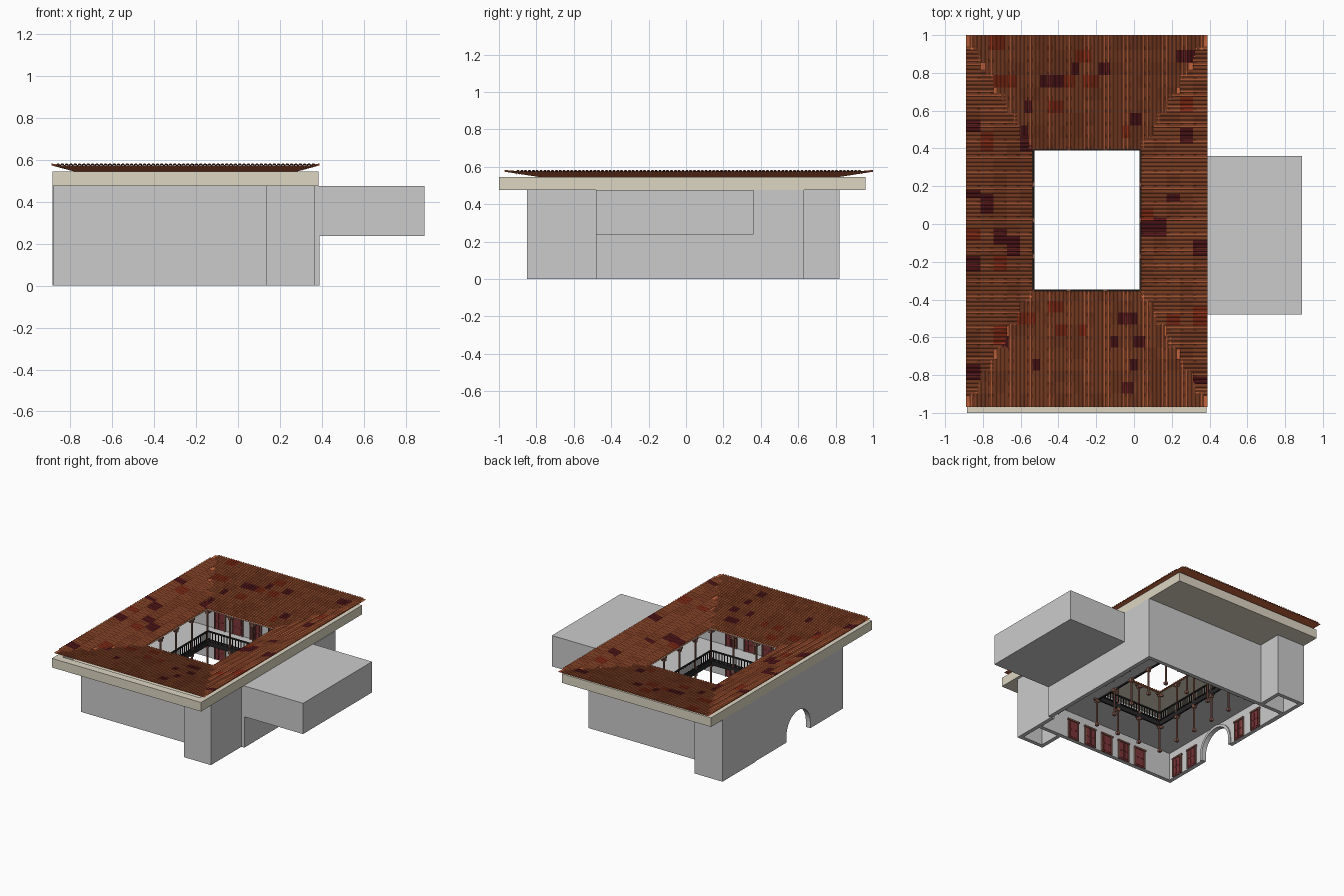
import bpy, bmesh, math, random
from mathutils import Vector

if "Cube" in bpy.data.objects:
    bpy.data.objects.remove(bpy.data.objects["Cube"])

random.seed(4)


def material(name, col):
    m = bpy.data.materials.new(name)
    m.diffuse_color = (*col, 1)
    m.use_nodes = True
    m.node_tree.nodes["Principled BSDF"].inputs["Base Color"].default_value = m.diffuse_color
    return m


CREAM = material("cream", (0.72, 0.67, 0.54))
WINE = material("wine", (0.20, 0.035, 0.04))
WOOD = material("wood", (0.26, 0.11, 0.08))
BLACK = material("black_iron", (0.02, 0.018, 0.018))
TILES = [material("tile_orange", (0.62, 0.15, 0.055)), material("tile_rust", (0.52, 0.12, 0.045)),
         material("tile_red", (0.55, 0.06, 0.02)), material("tile_dark", (0.20, 0.02, 0.025))]


def finish(name, bm, mats=(), recalc=True):
    if recalc:
        bmesh.ops.recalc_face_normals(bm, faces=bm.faces)
    me = bpy.data.meshes.new(name)
    bm.to_mesh(me)
    bm.free()
    for m in mats:
        me.materials.append(m)
    ob = bpy.data.objects.new(name, me)
    bpy.context.collection.objects.link(ob)
    return ob


def add_box(bm, x0, x1, y0, y1, z0, z1):
    vs = bmesh.ops.create_cube(bm, size=1)["verts"]
    for v in vs:
        v.co = Vector((x1 if v.co.x > 0 else x0, y1 if v.co.y > 0 else y0, z1 if v.co.z > 0 else z0))


def boxes(name, items, mats=()):
    bm = bmesh.new()
    for b in items:
        add_box(bm, *b)
    return finish(name, bm, mats)


def ring(x0, x1, y0, y1, hx0, hx1, hy0, hy1, z0, z1):
    """Four boxes around a rectangular opening."""
    return [(x0, x1, y0, hy0, z0, z1), (x0, x1, hy1, y1, z0, z1),
            (x0, hx0, hy0, hy1, z0, z1), (hx1, x1, hy0, hy1, z0, z1)]


def prism_x(name, pts, x0, x1, mats=()):
    """Extrude a y-z outline along x."""
    bm = bmesh.new()
    f = bm.faces.new([bm.verts.new((x0, y, z)) for y, z in pts])
    g = bmesh.ops.extrude_face_region(bm, geom=[f])["geom"]
    bmesh.ops.translate(bm, vec=(x1 - x0, 0, 0), verts=[v for v in g if isinstance(v, bmesh.types.BMVert)])
    return finish(name, bm, mats)


H = 0.475                                    # wall height
HOLE = (-0.54, 0.04, -0.36, 0.40)            # courtyard opening
hx0, hx1, hy0, hy1 = HOLE

# outer walls
boxes("front_wall", [(-0.88, 0.365, -0.65, -0.62, 0, H)])
boxes("back_wall", [(-0.88, 0.39, 0.60, 0.63, 0, H)])
boxes("right_wall", [(0.36, 0.39, -0.48, 0.63, 0, H)])


def arch(r, cy=-0.11, spring=0.05, n=16):
    return [(cy + r * math.cos(math.pi * i / n), spring + r * math.sin(math.pi * i / n)) for i in range(n + 1)]


A = arch(0.145)
prism_x("left_wall_with_arch", [(0.62, H), (0.62, 0), (A[0][0], 0)] + A + [(A[-1][0], 0), (-0.64, 0), (-0.64, H)],
        -0.88, -0.85)
B = arch(0.165)
prism_x("arch_trim", [(B[0][0], 0)] + B + [(B[-1][0], 0), (A[-1][0], 0)] + A[::-1] + [(A[0][0], 0)], -0.85, -0.842)

# projecting corner blocks and the side annex
boxes("front_corner_block", [(0.135, 0.365, -0.85, -0.82, 0, H), (0.335, 0.365, -0.82, -0.48, 0, H),
                             (0.135, 0.165, -0.82, -0.65, 0, H)])
boxes("back_corner_block", [(-0.885, -0.645, 0.79, 0.82, 0, H), (-0.885, -0.855, 0.42, 0.79, 0, H),
                            (-0.675, -0.645, 0.63, 0.79, 0, H)])
boxes("annex", [(0.385, 0.89, -0.48, 0.36, 0.238, H)])

# upper gallery with dark edge beam
G0, G1 = 0.215, 0.238
boxes("gallery_floor", ring(-0.85, 0.36, -0.62, 0.60, *HOLE, G0, G1))
e = 0.012
boxes("gallery_edge_beam", ring(*HOLE, hx0 + e, hx1 - e, hy0 + e, hy1 - e, G0 - 0.008, G1 + 0.004), [BLACK])

# railing: rails and balusters round the courtyard
rail = []
for z0, z1 in ((G1 + 0.012, G1 + 0.018), (G1 + 0.072, G1 + 0.082)):
    rail += ring(*HOLE, hx0 + 0.01, hx1 - 0.01, hy0 + 0.01, hy1 - 0.01, z0, z1)
b = 0.0025
for k in range(25):
    x = hx0 + (hx1 - hx0) * k / 24
    rail += [(x - b, x + b, y - b, y + b, G1, G1 + 0.075) for y in (hy0 + 0.005, hy1 - 0.005)]
for k in range(1, 32):
    y = hy0 + (hy1 - hy0) * k / 32
    rail += [(x - b, x + b, y - b, y + b, G1, G1 + 0.075) for x in (hx0 + 0.005, hx1 - 0.005)]
boxes("gallery_railing", rail, [BLACK])

# posts with base, capital and ring
spots = [(hx0 + (hx1 - hx0) * k / 3, y) for k in range(4) for y in (hy0, hy1)]
spots += [(x, hy0 + (hy1 - hy0) * k / 4) for k in range(1, 4) for x in (hx0, hx1)]
bm = bmesh.new()
for x, y in spots:
    g = bmesh.ops.create_cone(bm, cap_ends=True, segments=8, radius1=0.007, radius2=0.007, depth=H)
    bmesh.ops.translate(bm, verts=g["verts"], vec=(x, y, H / 2))
    for z0, z1, r in ((0, 0.02, 0.011), (G0 - 0.025, G0, 0.012), (H - 0.025, H, 0.012), (G1, G1 + 0.02, 0.01)):
        add_box(bm, x - r, x + r, y - r, y + r, z0, z1)
    for z in (G0, H):
        if y in (hy0, hy1):
            add_box(bm, x - 0.03, x + 0.03, y - 0.006, y + 0.006, z - 0.012, z)
        else:
            add_box(bm, x - 0.006, x + 0.006, y - 0.03, y + 0.03, z - 0.012, z)
finish("courtyard_posts", bm, [WOOD])

# doors on both storeys: frame, two leaves, raised panels
frames, leaves = [], []


def door(axis, u, plane, sgn, z):
    def put(lst, u0, u1, z0, z1, d):
        p = sorted((plane, plane + sgn * d))
        lst.append((u + u0, u + u1, *p, z + z0, z + z1) if axis == "x" else (*p, u + u0, u + u1, z + z0, z + z1))
    put(frames, -0.048, -0.04, 0, 0.148, 0.012)
    put(frames, 0.04, 0.048, 0, 0.148, 0.012)
    put(frames, -0.052, 0.052, 0.14, 0.152, 0.014)
    for s in (-0.02, 0.02):
        put(leaves, s - 0.019, s + 0.019, 0, 0.14, 0.006)
        for z0, z1 in ((0.012, 0.06), (0.072, 0.128)):
            put(leaves, s - 0.012, s + 0.012, z0, z1, 0.009)


for z in (0.002, G1):
    for x in (-0.57, -0.42, -0.265, -0.11, 0.045):
        door("x", x, -0.62, 1, z)
        door("x", x, 0.60, -1, z)
    for y in (-0.53, -0.37, 0.15, 0.33):
        door("y", y, -0.85, 1, z)
        door("y", y, 0.36, -1, z)
door("y", -0.11, -0.85, 1, G1)
boxes("door_frames", frames, [WOOD])
boxes("door_leaves", leaves, [WINE])

# cream cornice and flat ceiling
boxes("cornice", ring(-0.885, 0.385, -1, 0.96, -0.835, 0.335, -0.94, 0.90, H, 0.545), [CREAM])
boxes("ceiling", ring(-0.88, 0.38, -0.99, 0.95, *HOLE, H, H + 0.003), [CREAM])

# roof: four slopes falling inward, covered with half-round tiles
Z_OUT, Z_IN, PITCH, RISE = 0.574, 0.481, 0.0205, 0.010
oc = [Vector(p) for p in ((-0.89, -0.97), (0.39, -0.97), (0.39, 1.0), (-0.89, 1.0))]
ic = [Vector(p) for p in ((hx0, hy0), (hx1, hy0), (hx1, hy1), (hx0, hy1))]


def slope(name, k, rows):
    p0, p1, q0, q1 = oc[k], oc[(k + 1) % 4], ic[k], ic[(k + 1) % 4]
    along = (p1 - p0).normalized()
    down = Vector((-along.y, along.x))
    length, depth = (p1 - p0).length, (q0 - p0).dot(down)
    a, c = (q0 - p0).dot(along), (p1 - q1).dot(along)

    def pt(u, t, dz):
        v = p0 + along * u + down * depth * t
        return (v.x, v.y, Z_OUT + (Z_IN - Z_OUT) * t + dz)
    bm = bmesh.new()
    base = bm.faces.new([bm.verts.new(pt(u, t, 0)) for u, t in ((0, 0), (length, 0), (length - c, 1), (a, 1))])
    base.material_index = 1
    n = round(length / PITCH)
    w = length / n
    dark = {}
    for i in range(rows):
        t0, t1 = i / rows, (i + 1) / rows
        tm, run, mat = (t0 + t1) / 2, 0, 0
        for j in range(n):
            u = (j + 0.5) * w
            if u < a * tm or u > length - c * tm:
                continue
            # colours come in short runs of neighbouring tiles
            if run == 0:
                mat = random.choices((0, 1, 2, 3), (62, 28, 4, 5))[0]
                run = random.randint(2, 5)
            run -= 1
            rows_pts = []
            for t, lift in ((t0, 0.0), (min(t1 + 0.02, 1.01), 0.005)):
                rows_pts.append([bm.verts.new(pt(u - 0.48 * w * math.cos(math.pi * s / 5), t,
                                                 lift + RISE * math.sin(math.pi * s / 5))) for s in range(6)])
            for s in range(5):
                f = bm.faces.new((rows_pts[0][s], rows_pts[0][s + 1], rows_pts[1][s + 1], rows_pts[1][s]))
                f.normal_update()
                if f.normal.z < 0:
                    f.normal_flip()
                f.material_index = mat
    finish(name, bm, TILES, recalc=False)


for k, (nm, r) in enumerate((("front", 10), ("right", 5), ("back", 9), ("left", 5))):
    slope(nm + "_roof_tiles", k, r)
